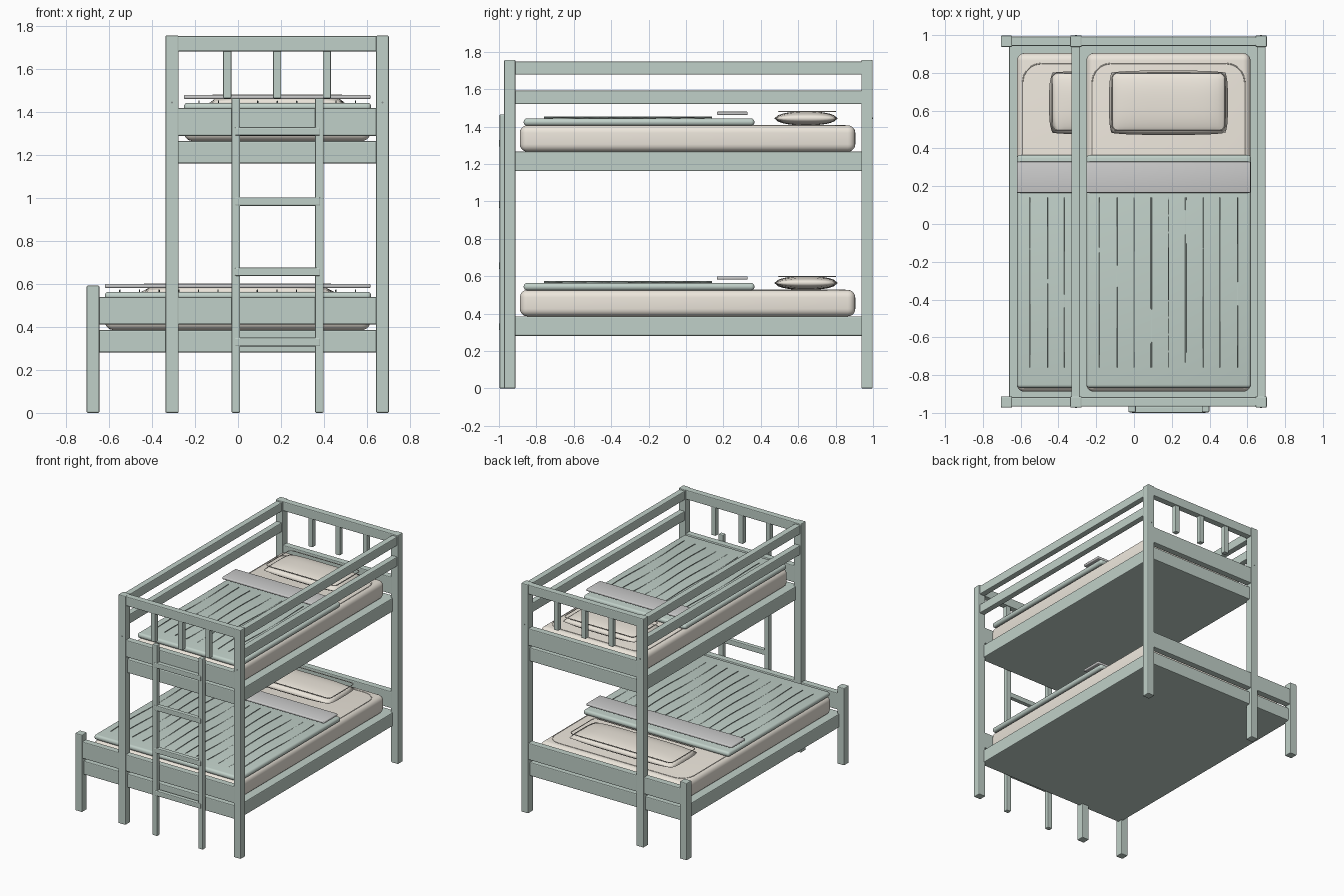
import bpy, bmesh, math

if "Cube" in bpy.data.objects:
    bpy.data.objects.remove(bpy.data.objects["Cube"])


def material(name, c):
    m = bpy.data.materials.new(name)
    m.diffuse_color = (*c, 1)
    m.use_nodes = True
    m.node_tree.nodes["Principled BSDF"].inputs["Base Color"].default_value = m.diffuse_color
    return m


GREEN = material("sage_paint", (0.53, 0.63, 0.58))
CREAM = material("cream_fabric", (0.84, 0.79, 0.71))
WHITE = material("sheet_fabric", (0.85, 0.85, 0.84))
DARK = material("bolt_metal", (0.25, 0.28, 0.27))


def finish(name, bm, mat, smooth=True):
    me = bpy.data.meshes.new(name)
    bm.to_mesh(me)
    bm.free()
    ob = bpy.data.objects.new(name, me)
    bpy.context.collection.objects.link(ob)
    me.materials.append(mat)
    if smooth:
        for p in me.polygons:
            p.use_smooth = True
    return ob


def box(name, x, y, z, mat=GREEN, r=0.006, seg=2):
    """Bevelled box given as (min, max) ranges."""
    bm = bmesh.new()
    bmesh.ops.create_cube(bm, size=1)
    for v in bm.verts:
        v.co = [a[0] + (c + 0.5) * (a[1] - a[0]) for a, c in zip((x, y, z), v.co)]
    bmesh.ops.bevel(bm, geom=bm.edges[:], offset=r, segments=seg,
                    profile=0.5, affect='EDGES')
    ob = finish(name, bm, mat, smooth=seg > 2)
    return ob


def tube(name, pts, r, mat, cyclic=False):
    cu = bpy.data.curves.new(name, 'CURVE')
    cu.dimensions = '3D'
    cu.bevel_depth, cu.bevel_resolution = r, 1
    sp = cu.splines.new('POLY')
    sp.points.add(len(pts) - 1)
    for p, q in zip(sp.points, pts):
        p.co = (*q, 1)
    sp.use_cyclic_u = cyclic
    cu.materials.append(mat)
    ob = bpy.data.objects.new(name, cu)
    bpy.context.collection.objects.link(ob)
    return ob


def ring(name, x, y, z, rad, mat):
    """Stitched piping: a rounded rectangle tube."""
    pts = []
    for i, (cx, cy) in enumerate([(x[1] - rad, y[1] - rad), (x[0] + rad, y[1] - rad),
                                  (x[0] + rad, y[0] + rad), (x[1] - rad, y[0] + rad)]):
        for k in range(6):
            a = math.pi / 2 * (i + k / 5)
            pts.append((cx + rad * math.cos(a), cy + rad * math.sin(a), z))
    return tube(name, pts, 0.003, mat, True)


def pillow(name, cx, cy, cz, hx, hy, hz):
    """Two bulged grids joined along a pinched seam."""
    bm = bmesh.new()
    for s in (1, -1):
        g = bmesh.ops.create_grid(bm, x_segments=24, y_segments=16, size=1)
        for v in g['verts']:
            u, w = v.co.x, v.co.y
            h = (max(0, 1 - abs(u) ** 5) * max(0, 1 - abs(w) ** 2.5)) ** 0.6
            v.co = (cx + hx * u * (1 - 0.04 * w ** 4), cy + hy * w * (1 - 0.06 * u ** 4),
                    cz + s * hz * h)
    bmesh.ops.remove_doubles(bm, verts=bm.verts[:], dist=0.0005)
    bmesh.ops.recalc_face_normals(bm, faces=bm.faces[:])
    finish(name, bm, CREAM)


FRONT, BACK = (-0.972, -0.912), (0.937, 0.998)
TOP = 1.757

# posts, end boards, top rails and spindles at both ends
for end, y in (("front", FRONT), ("back", BACK)):
    inner = (y[0] + 0.005, y[1] - 0.005)
    box(end + "_short_post", (-0.705, -0.645), y, (0, 0.593))
    box(end + "_middle_post", (-0.338, -0.276), y, (0, TOP))
    box(end + "_right_post", (0.643, 0.703), y, (0, TOP))
    box(end + "_top_rail", (-0.29, 0.655), inner, (1.683, 1.755))
    box(end + "_upper_board", (-0.29, 0.655), inner, (1.29, 1.42))
    box(end + "_lower_board", (-0.66, 0.655), inner, (0.412, 0.54))
    c = sum(y) / 2
    out = y[0] - 0.001 if end == "front" else y[1] + 0.001
    for i, x in enumerate((-0.05, 0.182, 0.414)):
        box(f"{end}_spindle_{i}", (x - 0.019, x + 0.019), (c - 0.019, c + 0.019), (1.465, 1.69), r=0.004)
    for x in (-0.307, 0.673):
        tube(end + "_bolt", [(x, out - 0.001, 1.445), (x, out + 0.001, 1.445)], 0.005, DARK).data.use_fill_caps = True

# guard rails along both sides of the top bunk
for side, x in (("left", (-0.332, -0.285)), ("right", (0.65, 0.697))):
    box(side + "_guard_rail_high", x, (-0.92, 0.945), (1.678, 1.747))
    box(side + "_guard_rail_low", x, (-0.92, 0.945), (1.52, 1.592))

# two beds: base, mattress, blanket, folded sheet, pillow
for bed, x0, z in (("lower", -0.62, 0.386), ("upper", -0.252, 1.266)):
    x1 = 0.617
    cx = (x0 + x1) / 2
    box(bed + "_bed_base", (x0 - 0.042, x1 + 0.042), (-0.95, 0.975), (z - 0.104, z))
    box(bed + "_mattress", (x0, x1), (-0.888, 0.905), (z, z + 0.141), CREAM, 0.04, 5)
    ring(bed + "_mattress_piping", (x0 + 0.03, x1 - 0.03), (-0.845, 0.85), z + 0.141, 0.1, CREAM)
    box(bed + "_blanket", (x0, x1 + 0.003), (-0.868, 0.366), (z + 0.139, z + 0.178), GREEN, 0.018, 4)
    box(bed + "_folded_sheet", (x0, x1), (0.165, 0.33), (z + 0.196, z + 0.214), WHITE, 0.006, 3)
    # blanket creases
    n = round((x1 - x0 - 0.14) / 0.09)
    for i in range(n + 1):
        x = x0 + 0.07 + (x1 - x0 - 0.14) * i / n
        pts = [(x, -0.76 + 0.09 * k, z + 0.181 + 0.005 * math.sin(k * 0.7 + i)) for k in range(11)]
        tube(f"{bed}_blanket_crease_{i}", pts, 0.003, GREEN)
    hx = (x1 - x0) * 0.362
    pillow(bed + "_pillow", cx, 0.642, z + 0.178, hx, 0.17, 0.037)
    ring(bed + "_pillow_piping", (cx - hx + 0.015, cx + hx - 0.015), (0.495, 0.8), z + 0.214, 0.03, CREAM)

# ladder on the front
for side, x in (("left", -0.01), ("right", 0.379)):
    box(side + "_ladder_rail", (x - 0.02, x + 0.02), (-0.997, -0.96), (0, 1.466))
for i in range(4):
    z = 0.33 + i * 0.327
    box(f"ladder_rung_{i}", (-0.015, 0.384), (-1.0, -0.965), (z - 0.02, z + 0.02))
